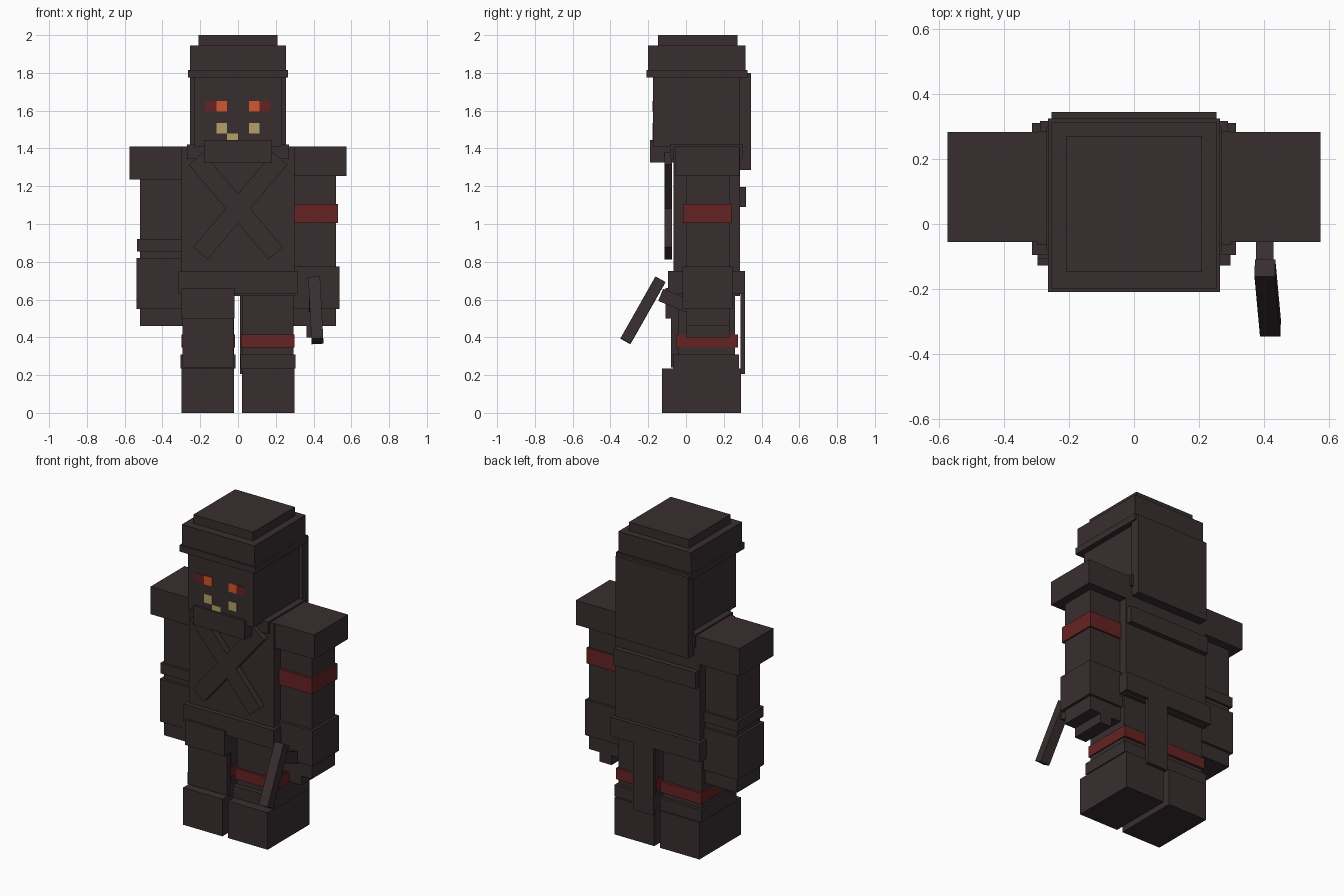
import bpy, bmesh, math
from mathutils import Matrix, Euler

if "Cube" in bpy.data.objects:
    bpy.data.objects.remove(bpy.data.objects["Cube"])


def material(name, rgb):
    m = bpy.data.materials.new(name)
    m.diffuse_color = (*rgb, 1.0)
    m.use_nodes = True
    m.node_tree.nodes["Principled BSDF"].inputs["Base Color"].default_value = m.diffuse_color
    return m


DARK = material("charcoal brown", (0.0395, 0.027, 0.0284))
RED = material("dark red", (0.133, 0.0168, 0.0176))
ORANGE = material("ember orange", (0.64, 0.095, 0.025))
TAN = material("bone tan", (0.46, 0.352, 0.141))


def make(name, centre, size, mat, rot=(0, 0, 0)):
    bm = bmesh.new()
    bmesh.ops.create_cube(bm, size=1.0, matrix=Matrix.Diagonal((*size, 1.0)))
    me = bpy.data.meshes.new(name)
    bm.to_mesh(me)
    bm.free()
    me.materials.append(mat)
    ob = bpy.data.objects.new(name, me)
    ob.location = centre
    ob.rotation_euler = Euler([math.radians(a) for a in rot])
    bpy.context.collection.objects.link(ob)
    return ob


def box(name, x, y, z, mat=DARK):
    """Box from its x, y and z ranges."""
    ranges = (x, y, z)
    return make(name, [(a + b) / 2 for a, b in ranges],
                [abs(b - a) for a, b in ranges], mat)


def mid(name, half, y, z, mat=DARK):
    return box(name, (-half, half), y, z, mat)


# Head, helmet and hood
mid("head", 0.23, (-0.175, 0.285), (1.41, 1.78))
mid("helmet_brim", 0.265, (-0.21, 0.325), (1.775, 1.815))
mid("helmet", 0.255, (-0.20, 0.315), (1.815, 1.945))
mid("helmet_top", 0.21, (-0.148, 0.272), (1.945, 2.0))
mid("hood_back", 0.255, (0.283, 0.345), (1.285, 1.80))
mid("collar", 0.27, (-0.085, 0.30), (1.345, 1.42))
mid("chin_scarf", 0.18, (-0.19, -0.065), (1.325, 1.445))

# Face: thin plates on a grid of eight squares
P = 0.0575
face_y = (-0.178, -0.174)
for s, side in ((-1, "left"), (1, "right")):
    box("eye_outer_" + side, (s * 2 * P, s * 3 * P), face_y, (1.595, 1.65), RED)
    box("eye_inner_" + side, (s * P, s * 2 * P), face_y, (1.595, 1.65), ORANGE)
    box("mouth_" + side, (s * P, s * 2 * P), face_y, (1.48, 1.535), TAN)
box("mouth_middle", (-P, 0), face_y, (1.43, 1.48), TAN)

# Torso, crossed straps, belt and hanging tail
mid("torso", 0.298, (-0.065, 0.285), (0.62, 1.41))
for a, side in ((40, "right"), (-40, "left")):
    make("chest_strap_" + side, (math.copysign(0.012, a), -0.094, 1.096),
         (0.10, 0.042, 0.655), DARK, (0, a, 0))
mid("back_strap", 0.29, (0.28, 0.318), (1.09, 1.195))
mid("belt", 0.315, (-0.095, 0.312), (0.63, 0.75))
box("belt_tail", (0.01, 0.155), (0.288, 0.312), (0.205, 0.64))

# Legs and boots
for s, side in ((-1, "left"), (1, "right")):
    box("leg_" + side, (s * 0.022, s * 0.293), (-0.04, 0.26), (0.235, 0.64))
    box("leg_band_" + side, (s * 0.015, s * 0.3), (-0.052, 0.275), (0.345, 0.415), RED)
    box("boot_trim_" + side, (s * 0.013, s * 0.305), (-0.07, 0.28), (0.235, 0.31))
    box("boot_" + side, (s * 0.02, s * 0.298), (-0.128, 0.29), (0, 0.235))
box("thigh_guard", (-0.298, -0.018), (-0.108, 0.02), (0.50, 0.66))
box("shin_guard", (-0.295, -0.023), (-0.08, 0.0), (0.24, 0.50))

# Arms
for s, side, shoulder_z, cuff_z in ((-1, "left", 1.235, 0.82),
                                    (1, "right", 1.255, 0.775)):
    box("shoulder_" + side, (s * 0.29, s * 0.575), (-0.056, 0.284), (shoulder_z, 1.41))
    box("arm_" + side, (s * 0.295, s * 0.52), (0.0, 0.23), (0.46, 1.30))
    box("forearm_guard_" + side, (s * 0.293, s * 0.537), (-0.018, 0.245), (0.55, cuff_z))
box("arm_band_left", (-0.535, -0.295), (-0.016, 0.243), (0.855, 0.92))
box("arm_band_right", (0.295, 0.53), (-0.015, 0.24), (1.005, 1.105), RED)

# Held tool: finger block, grip and slanted blade
box("finger_block", (0.362, 0.445), (0.0, 0.23), (0.40, 0.47))
make("tool_grip", (0.403, -0.06, 0.595), (0.055, 0.16, 0.07), DARK, (-22, 0, 0))
make("tool_blade", (0.412, -0.228, 0.543), (0.063, 0.06, 0.376), DARK, (-29.5, -3, 0))
